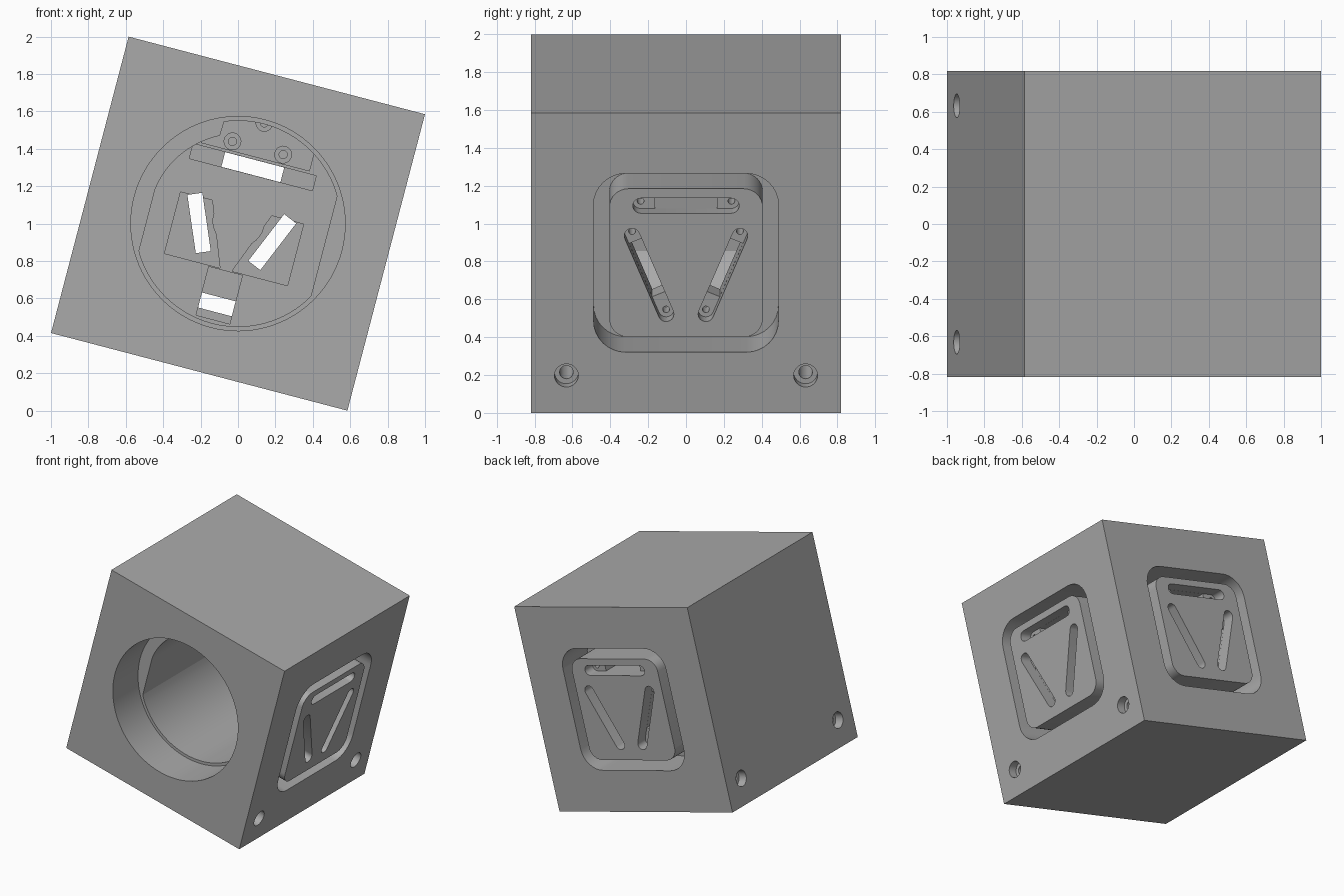
import bpy, bmesh
from math import sin, cos, pi, radians
from mathutils import Matrix

default = bpy.data.objects.get("Cube")
if default:
    bpy.data.objects.remove(default)

HALF = 0.819      # half of the block edge
INNER = 0.475     # inner wall position
FLOOR = 0.495     # groove floor position

grey = bpy.data.materials.new("light_grey")
grey.use_nodes = True
grey.diffuse_color = (0.4, 0.4, 0.4, 1)
grey.node_tree.nodes["Principled BSDF"].inputs["Base Color"].default_value = (0.4, 0.4, 0.4, 1)


def prism(name, pts, y0, y1, turn=0):
    """Extrude an x/z outline along y, then turn it about the upright axis."""
    bm = bmesh.new()
    face = bm.faces.new([bm.verts.new((x, y0, z)) for x, z in pts])
    ext = bmesh.ops.extrude_face_region(bm, geom=[face])["geom"]
    moved = [v for v in ext if isinstance(v, bmesh.types.BMVert)]
    bmesh.ops.translate(bm, verts=moved, vec=(0, y1 - y0, 0))
    bmesh.ops.recalc_face_normals(bm, faces=bm.faces)
    bm.transform(Matrix.Rotation(radians(turn), 4, "Z"))
    mesh = bpy.data.meshes.new(name)
    bm.to_mesh(mesh)
    bm.free()
    mesh.materials.append(grey)
    obj = bpy.data.objects.new(name, mesh)
    bpy.context.collection.objects.link(obj)
    return obj


def combine(target, tool, operation="DIFFERENCE"):
    mod = target.modifiers.new("bool", "BOOLEAN")
    mod.operation, mod.object, mod.solver = operation, tool, "EXACT"
    bpy.context.view_layer.objects.active = target
    bpy.ops.object.modifier_apply(modifier=mod.name)
    bpy.data.objects.remove(tool)


def rect(x0, x1, z0, z1):
    return [(x0, z0), (x1, z0), (x1, z1), (x0, z1)]


def disc(x, z, r, n=32):
    return [(x + r * cos(2 * pi * i / n), z + r * sin(2 * pi * i / n)) for i in range(n)]


def rounded(h, r, n=8):
    pts = []
    for k, (sx, sz) in enumerate([(1, 1), (-1, 1), (-1, -1), (1, -1)]):
        for i in range(n + 1):
            a = (k + i / n) * pi / 2
            pts.append((sx * (h - r) + r * cos(a), sz * (h - r) + r * sin(a)))
    return pts


def bar(a, b, t0, t1, w):
    """Square-ended strip on part of the line a-b."""
    dx, dz = b[0] - a[0], b[1] - a[1]
    ln = (dx * dx + dz * dz) ** 0.5
    nx, nz = -dz / ln * w, dx / ln * w
    p, q = [(a[0] + dx * t, a[1] + dz * t) for t in (t0, t1)]
    return [(p[0] + nx, p[1] + nz), (p[0] - nx, p[1] - nz),
            (q[0] - nx, q[1] - nz), (q[0] + nx, q[1] + nz)]


def capsule(a, b, r, n=8):
    dx, dz = b[0] - a[0], b[1] - a[1]
    ln = (dx * dx + dz * dz) ** 0.5
    ux, uz = dx / ln, dz / ln
    pts = []
    for (cx, cz), s in ((b, 1), (a, -1)):
        for i in range(n + 1):
            t = -pi / 2 + pi * i / n
            c, d = s * r * cos(t), s * r * sin(t)
            pts.append((cx + c * ux - d * uz, cz + c * uz + d * ux))
    return pts


# Solid block, round front bore and inner chamber
body = prism("housing", rect(-HALF, HALF, -HALF, HALF), -HALF, HALF)
combine(body, prism("bore", disc(0, 0, 0.573, 96), -1, -0.49))
chamber = []
for i in range(96):
    a = 2 * pi * i / 96
    r = 0.48 if radians(115) < a < radians(175) else 0.55
    chamber.append((max(-INNER, min(INNER, r * cos(a))), r * sin(a)))
combine(body, prism("chamber", chamber, -0.6, INNER))

# Mounting block with screw holes at the top of the chamber
block = prism("mounting_block", rect(-0.3, 0.3, 0.367, 0.6), 0.2, 0.5)
for x, z in ((-0.14, 0.418), (0.14, 0.418), (0, 0.557)):
    combine(block, prism("screw_head", disc(x, z, 0.045, 20), 0.1, 0.23))
    combine(block, prism("screw_bore", disc(x, z, 0.022, 16), 0.1, 0.3))
combine(body, block, "UNION")

# Back and side windows: groove, inner recess and three slots each
slots = [((-0.24, 0.312), (0.24, 0.312), 0.16, 0.84),
         ((-0.285, 0.147), (-0.105, -0.28), 0.12, 0.8),
         ((0.285, 0.147), (0.105, -0.28), 0.12, 0.8)]
for turn in (0, -90):
    ring = prism("groove", rounded(0.488, 0.17), FLOOR, 1, turn)
    combine(ring, prism("island", rounded(0.405, 0.1), 0.4, 1.1, turn))
    combine(body, ring)

    recess = prism("recess", rect(-0.34, 0.34, -0.254, 0.086), 0.44, 0.56, turn)
    combine(recess, prism("wedge", [(-0.17, 0.1), (0, -0.34), (0.17, 0.1)], 0.3, 0.7, turn))
    combine(recess, prism("wedge_top", disc(0, 0.015, 0.14), 0.3, 0.7, turn))
    combine(body, recess)
    combine(body, prism("top_recess", rect(-0.34, 0.34, 0.271, 0.353), 0.44, 0.56, turn))

    for a, b, t0, t1 in slots:
        combine(body, prism("slot_pocket", capsule(a, b, 0.041), 0.72, 1, turn))
        combine(body, prism("slot_through", bar(a, b, t0, t1, 0.0405), 0.4, 0.9, turn))
        for x, z in (a, b):
            combine(body, prism("slot_screw", disc(x, z, 0.018, 16), 0.6, 0.9, turn))

# Cable notch opening into the lower back groove
combine(body, prism("notch", rect(-0.093, 0.093, -0.53, -0.262), 0.44, 0.52))

# Counterbored cross holes near the bottom
for y in (-0.632, 0.632):
    combine(body, prism("cross_hole", disc(y, -0.615, 0.036, 24), -1, 1, 90))
    for turn in (-90, 90):
        combine(body, prism("counterbore", disc(y, -0.615, 0.063, 32), 0.75, 1, turn))

# Tilt the housing onto its edge
body.data.transform(Matrix.Translation((0, 0, 1)) @ Matrix.Rotation(radians(14.67), 4, "Y"))
bpy.ops.object.select_all(action="DESELECT")
body.select_set(True)
bpy.context.view_layer.objects.active = body
bpy.ops.object.shade_smooth_by_angle(angle=radians(30))
